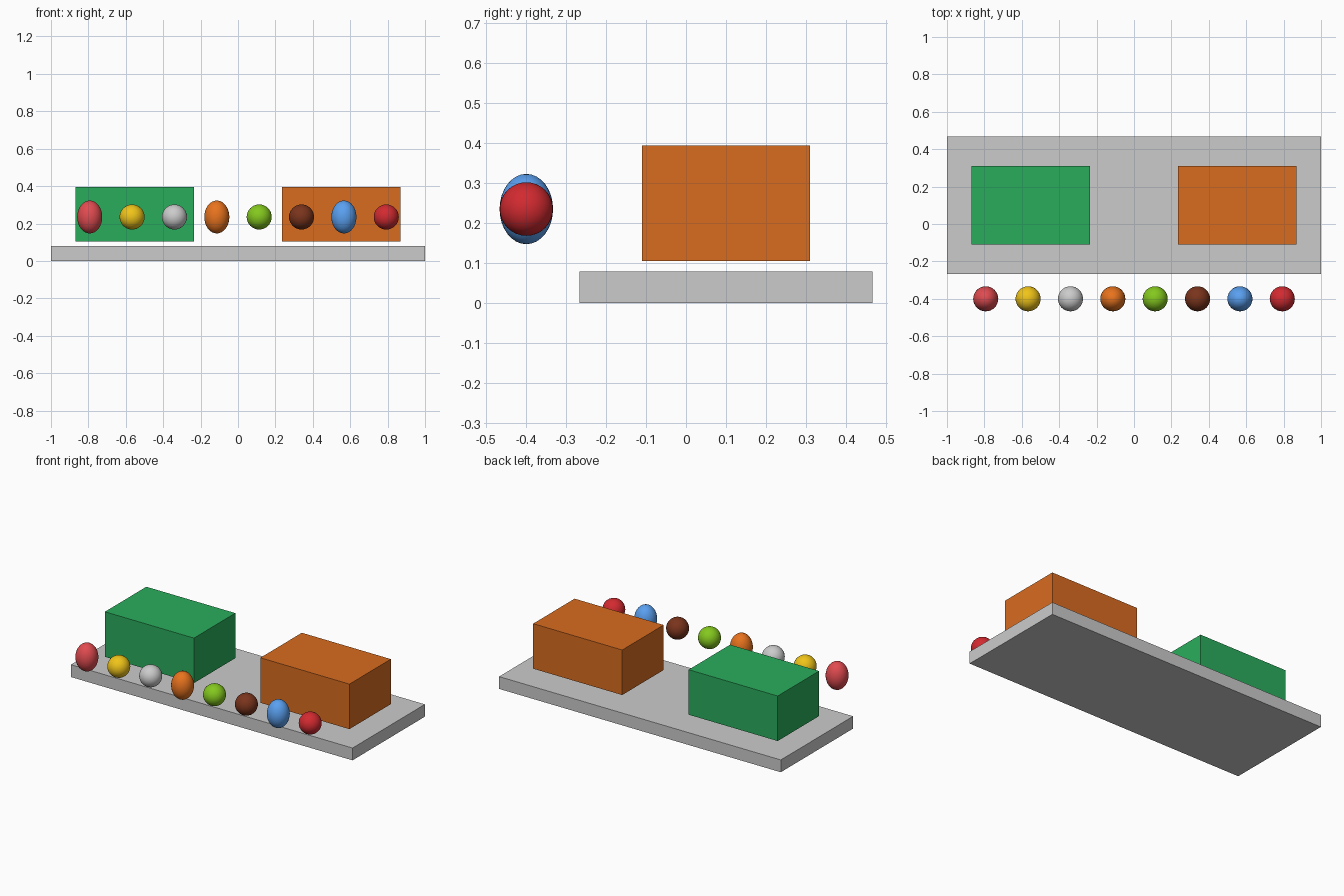
import bpy

if "Cube" in bpy.data.objects:
    bpy.data.objects.remove(bpy.data.objects["Cube"])


def paint(obj, name, rgb):
    # sRGB 0-255 colour to a linear diffuse colour
    mat = bpy.data.materials.get(name) or bpy.data.materials.new(name)
    lin = [(c / 255 / 12.92) if c < 10 else ((c / 255 + 0.055) / 1.055) ** 2.4 for c in rgb]
    mat.diffuse_color = (*lin, 1)
    mat.use_nodes = True
    mat.node_tree.nodes["Principled BSDF"].inputs["Base Color"].default_value = mat.diffuse_color
    obj.data.materials.append(mat)


def box(name, lo, hi):
    bpy.ops.mesh.primitive_cube_add(size=1, location=[(a + b) / 2 for a, b in zip(lo, hi)])
    obj = bpy.context.object
    obj.name = name
    obj.scale = [b - a for a, b in zip(lo, hi)]
    bpy.ops.object.transform_apply(location=False, rotation=False, scale=True)
    return obj


# Base slab
box("base_slab", (-1, -0.267, 0), (1, 0.467, 0.079))

# Two blocks hovering just above the slab
for name, side, rgb in (("green", -1, (42, 174, 92)), ("orange", 1, (217, 108, 32))):
    cx = side * 0.552
    block = box(name + "_block", (cx - 0.316, -0.11, 0.105), (cx + 0.316, 0.31, 0.394))
    paint(block, name + "_paint", rgb)

# Row of beads along the front, every third one taller
beads = [
    ("coral", (225, 75, 80)), ("yellow", (240, 196, 25)), ("white", (240, 240, 240)),
    ("bright_orange", (232, 115, 30)), ("lime", (132, 200, 30)), ("brown", (122, 52, 28)),
    ("blue", (90, 160, 240)), ("red", (210, 42, 48)),
]
for i, (name, rgb) in enumerate(beads):
    bpy.ops.mesh.primitive_uv_sphere_add(segments=32, ring_count=16, radius=1,
                                         location=((i - 3.5) * 0.2265, -0.4, 0.235))
    bead = bpy.context.object
    bead.name = name + "_bead"
    bead.scale = (0.067, 0.067, 0.088 if i % 3 == 0 else 0.067)
    bpy.ops.object.transform_apply(location=False, rotation=False, scale=True)
    bpy.ops.object.shade_smooth()
    paint(bead, name + "_bead_paint", rgb)
